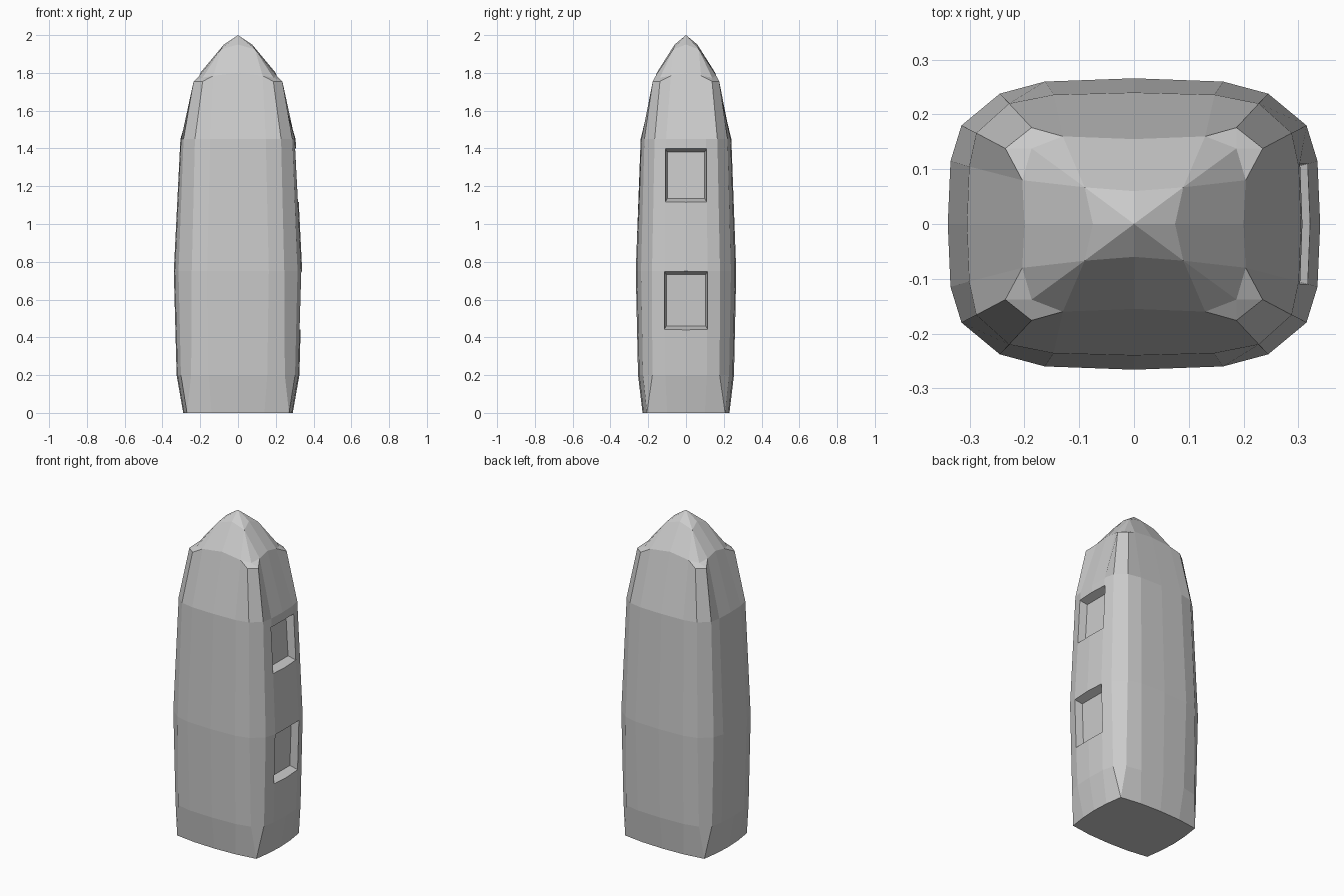
import bpy, bmesh

if "Cube" in bpy.data.objects:
    bpy.data.objects.remove(bpy.data.objects["Cube"])

# Quarter cross-sections (x, y, z) from the +x side round to the +y side
def level(z, pts):
    return [(x, y, z) for x, y in pts]

sections = [
    level(0.0, [(.29, 0), (.285, .10), (.27, .207), (.27, .207), (.14, .225), (0, .23)]),
    level(0.2, [(.325, 0), (.32, .11), (.302, .178), (.248, .228), (.155, .248), (0, .254)]),
    level(0.75, [(.34, 0), (.335, .115), (.315, .18), (.245, .238), (.163, .26), (0, .266)]),
    level(1.45, [(.305, 0), (.301, .105), (.288, .166), (.228, .22), (.147, .236), (0, .24)]),
    # shoulder, with the raised corner strips ending a little lower
    [(.2, 0, 1.8), (.204, .08, 1.785), (.235, .138, 1.755),
     (.187, .176, 1.755), (.13, .16, 1.785), (0, .155, 1.8)],
    [(.2, 0, 1.8), (.204, .08, 1.785), (.187, .138, 1.775),
     (.187, .138, 1.775), (.13, .16, 1.785), (0, .155, 1.8)],
    [(.075, 0, 1.95)] + [(.09, .067, 1.925)] * 4 + [(0, .06, 1.95)],
]


def full_ring(q):
    return (q + [(-x, y, z) for x, y, z in q[-2::-1]]
            + [(-x, -y, z) for x, y, z in q[1:]]
            + [(x, -y, z) for x, y, z in q[-2:0:-1]])


def finish(bm, name):
    bmesh.ops.recalc_face_normals(bm, faces=bm.faces)
    me = bpy.data.meshes.new(name)
    bm.to_mesh(me)
    bm.free()
    ob = bpy.data.objects.new(name, me)
    bpy.context.collection.objects.link(ob)
    return ob


# Tower body: lofted rings, flat base, faceted tip
bm = bmesh.new()
rings = [[bm.verts.new(p) for p in full_ring(q)] for q in sections]
n = len(rings[0])
for a, b in zip(rings, rings[1:]):
    for i in range(n):
        j = (i + 1) % n
        bm.faces.new((a[i], a[j], b[j], b[i]))
tip = bm.verts.new((0, 0, 2))
for i in range(n):
    bm.faces.new((rings[-1][i], rings[-1][(i + 1) % n], tip))
bm.faces.new(rings[0][::-1])
bmesh.ops.remove_doubles(bm, verts=bm.verts, dist=1e-4)
body = finish(bm, "tower_body")

# Tapered cutters for the two window recesses on the right side
DEPTH = 0.05
windows = [  # half width, bottom z, top z, wall x at bottom, wall x at top
    (.116, .44, .75, .331, .34),
    (.111, 1.115, 1.40, .322, .3075),
]
bm = bmesh.new()
for hw, z0, z1, x0, x1 in windows:
    loops = []
    for s in (-1, 1):
        w, lo, hi = hw + s * .012, z0 - s * .02, z1 + s * .018
        loops.append([bm.verts.new(p) for p in (
            (x0 + s * DEPTH, -w, lo), (x0 + s * DEPTH, w, lo),
            (x1 + s * DEPTH, w, hi), (x1 + s * DEPTH, -w, hi))])
    a, b = loops
    bm.faces.new(a[::-1])
    bm.faces.new(b)
    for i in range(4):
        j = (i + 1) % 4
        bm.faces.new((a[i], a[j], b[j], b[i]))
cutter = finish(bm, "window_cutter")
cutter.hide_render = True

# Cut the windows and discard the helper
mod = body.modifiers.new("windows", 'BOOLEAN')
mod.operation = 'DIFFERENCE'
mod.solver = 'EXACT'
mod.object = cutter
bpy.context.view_layer.objects.active = body
bpy.ops.object.modifier_apply(modifier=mod.name)
bpy.data.objects.remove(cutter)
